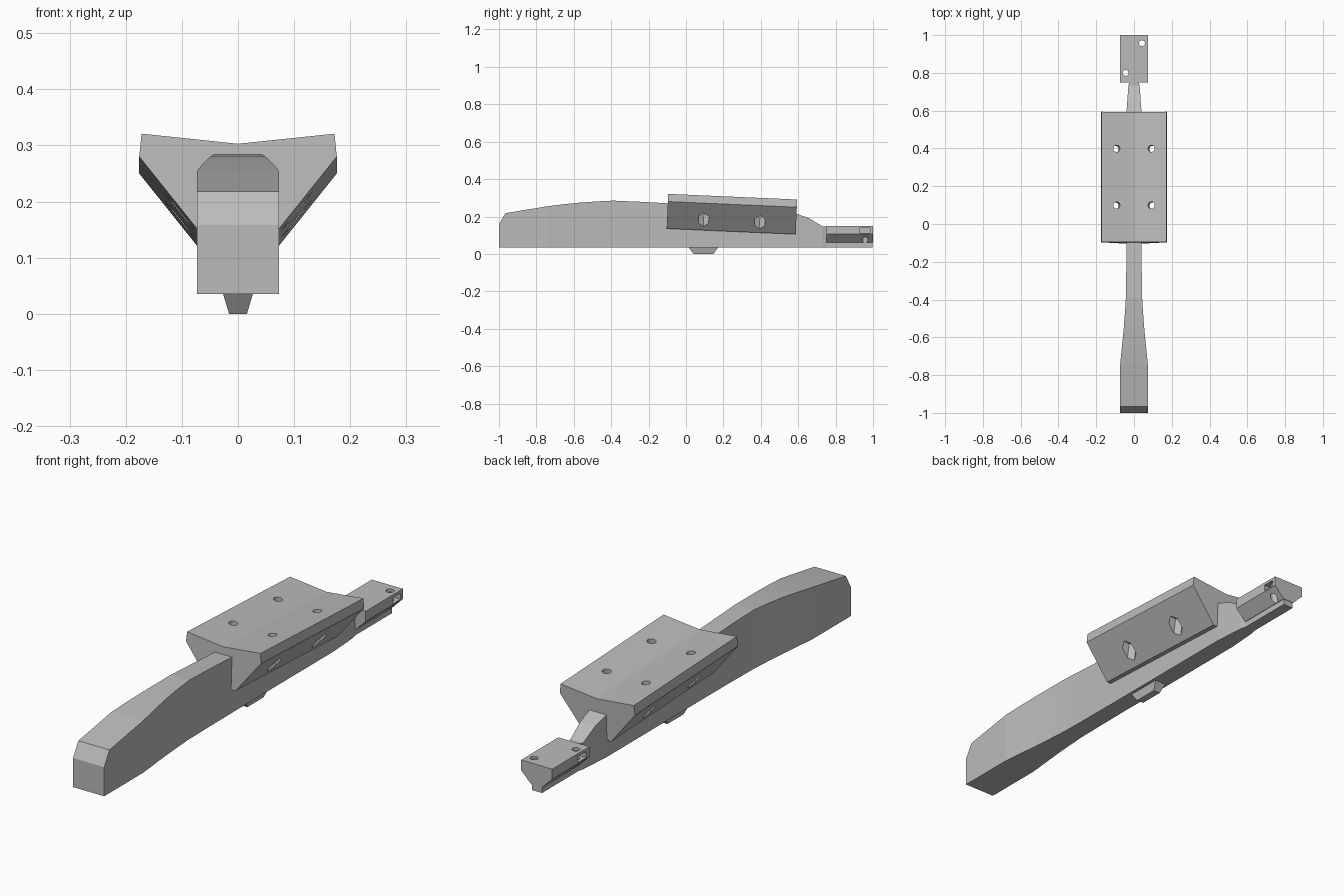
import bpy, bmesh
from math import sin, cos, pi, radians, atan2
from mathutils import Matrix

if "Cube" in bpy.data.objects:
    bpy.data.objects.remove(bpy.data.objects["Cube"], do_unlink=True)

grey = bpy.data.materials.new("plain grey")
grey.use_nodes = True
colour = (0.5, 0.5, 0.5, 1)
grey.diffuse_color = colour
grey.node_tree.nodes["Principled BSDF"].inputs["Base Color"].default_value = colour

ALONG_Y = Matrix(((1, 0, 0, 0), (0, 0, 1, 0), (0, 1, 0, 0), (0, 0, 0, 1)))


def loft(name, rings, matrix=Matrix()):
    """Skin a list of equal rings of points and cap both ends."""
    bm = bmesh.new()
    loops = [[bm.verts.new(matrix @ Matrix.Translation(p).translation) for p in r] for r in rings]
    n = len(loops[0])
    for a, b in zip(loops, loops[1:]):
        for i in range(n):
            j = (i + 1) % n
            bm.faces.new((a[i], a[j], b[j], b[i]))
    bm.faces.new(loops[0])
    bm.faces.new(loops[-1])
    bmesh.ops.recalc_face_normals(bm, faces=bm.faces)
    mesh = bpy.data.meshes.new(name)
    bm.to_mesh(mesh)
    bm.free()
    mesh.materials.append(grey)
    obj = bpy.data.objects.new(name, mesh)
    bpy.context.collection.objects.link(obj)
    return obj


def prism(name, outline, start, end, matrix=Matrix()):
    return loft(name, [[(u, v, w) for u, v in outline] for w in (start, end)], matrix)


def ngon(sides, radius):
    return [(radius * cos(2 * pi * i / sides), radius * sin(2 * pi * i / sides)) for i in range(sides)]


def mirrored(half):
    """Close a right-hand half outline with its mirror image."""
    return half + [(-x, z) for x, z in reversed(half) if x > 0]


def cut(target, cutter):
    cutter.hide_render = True
    mod = target.modifiers.new("cut", 'BOOLEAN')
    mod.operation, mod.solver, mod.object = 'DIFFERENCE', 'EXACT', cutter
    bpy.context.view_layer.objects.active = target
    bpy.ops.object.modifier_apply(modifier=mod.name)
    bpy.data.objects.remove(cutter, do_unlink=True)


# Long tapering beam: station y, top height, half width
stations = [(-1, .158, .073), (-.965, .218, .073), (-.74, .255, .073),
            (-.65, .266, .064), (-.56, .275, .055), (-.47, .281, .048),
            (-.39, .285, .043), (-.25, .279, .041), (-.1, .271, .04),
            (.59, .215, .04), (.66, .19, .035), (.73, .147, .03),
            (.75, .147, .024), (.998, .147, .024)]
BASE = .035
loft("beam", [[(-w, y, BASE), (w, y, BASE), (w, y, top), (-w, y, top)]
              for y, top, w in stations])

# Small tapered foot peg under the beam
loft("foot_peg", [[(-w, y0, z), (w, y0, z), (w, y1, z), (-w, y1, z)]
                  for w, y0, y1, z in ((.028, .01, .175, .04), (.016, .04, .147, 0))])

# Tilted saddle with a shallow valley on top
tilt = (Matrix.Translation((0, .245, 0)) @ Matrix.Translation((0, 0, .2))
        @ Matrix.Rotation(radians(-2.5), 4, 'X') @ Matrix.Translation((0, 0, -.2)))
saddle = prism("saddle",
               mirrored([(0, .288), (.172, .306), (.176, .265), (.06, .12)]),
               -.345, .345, tilt @ ALONG_Y)

# Bolt holes square to the valley faces, with hexagonal nut pockets below
lean = atan2(.018, .172)
for side in (1, -1):
    for y in (-.15, .15):
        axis = (tilt @ Matrix.Translation((side * .092, y, .297))
                @ Matrix.Rotation(-side * lean, 4, 'Y'))
        cut(saddle, prism("bolt_cutter", ngon(16, .018), -.25, .05, axis))
        cut(saddle, prism("nut_cutter", ngon(6, .032), -.25, -.07, axis))

# Rear mounting block with two bolt holes and side slots for nuts
block = prism("rear_block", mirrored([(.073, .15), (.073, .107), (.026, .06)]),
              .75, 1, ALONG_Y)
for x, y, side in ((.042, .957, 1), (-.044, .8, -1)):
    at = Matrix.Translation((x, y, 0))
    cut(block, prism("bolt_cutter", ngon(16, .016), 0, .2, at))
    slot = [(-side * .015, -.027), (side * .08, -.027), (side * .08, .027), (-side * .015, .027)]
    cut(block, prism("slot_cutter", slot, .112, .138, at))
